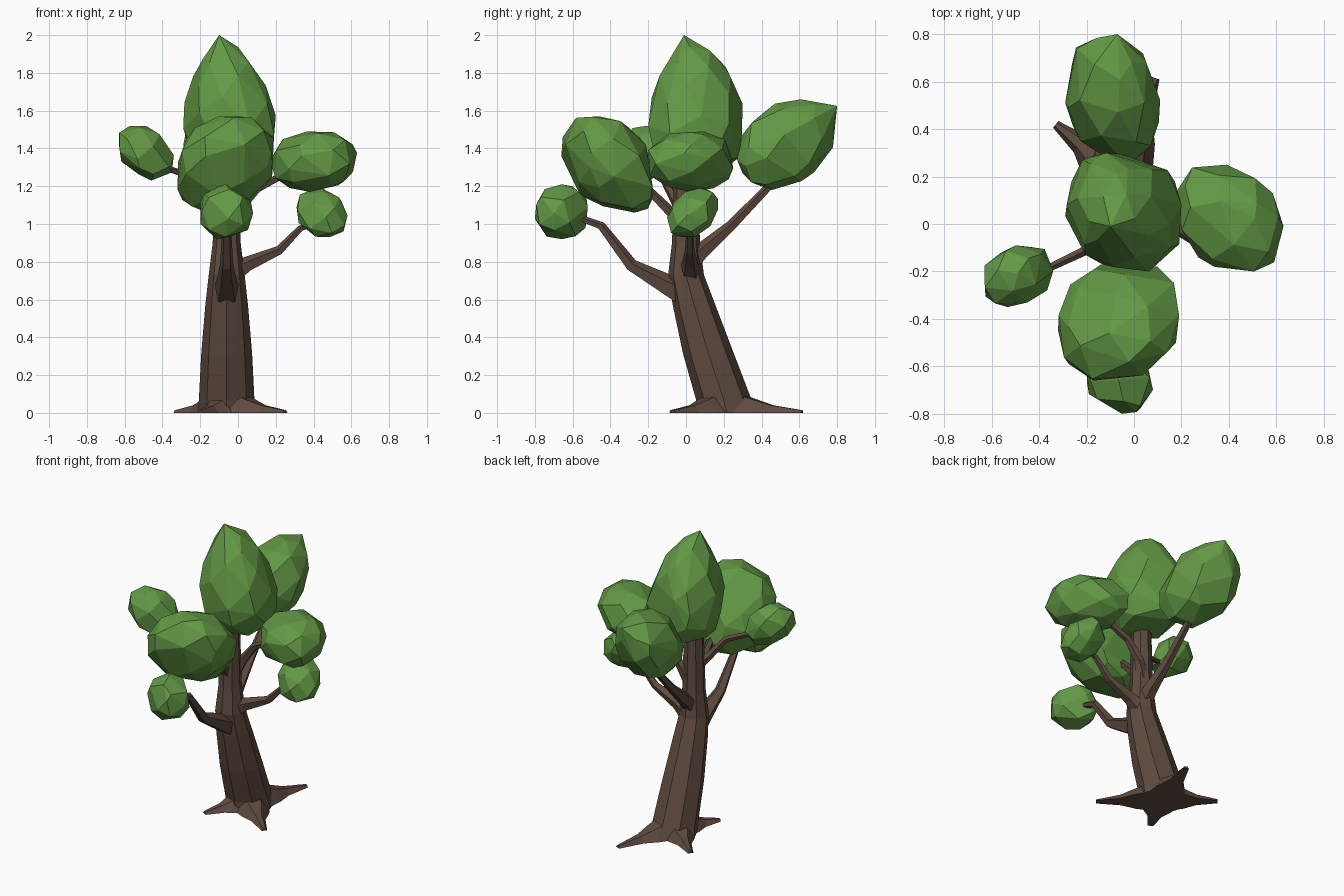
import bpy, bmesh, math, random
from mathutils import Vector

if "Cube" in bpy.data.objects:
    bpy.data.objects.remove(bpy.data.objects["Cube"])

random.seed(4)


def material(name, color):
    m = bpy.data.materials.new(name)
    m.diffuse_color = (*color, 1)
    m.use_nodes = True
    m.node_tree.nodes["Principled BSDF"].inputs["Base Color"].default_value = m.diffuse_color
    return m


BARK = material("bark", (0.115, 0.07, 0.05))
LEAF = material("leaf", (0.125, 0.32, 0.06))


def finish(name, bm, mat):
    bmesh.ops.recalc_face_normals(bm, faces=bm.faces)
    me = bpy.data.meshes.new(name)
    bm.to_mesh(me)
    bm.free()
    me.materials.append(mat)
    ob = bpy.data.objects.new(name, me)
    bpy.context.collection.objects.link(ob)
    return ob


def loft(name, rings):
    """Skin a list of equal-length point rings and cap both ends."""
    bm = bmesh.new()
    vs = [[bm.verts.new(p) for p in ring] for ring in rings]
    n = len(vs[0])
    for a, b in zip(vs, vs[1:]):
        for i in range(n):
            j = (i + 1) % n
            bm.faces.new((a[i], a[j], b[j], b[i]))
    bm.faces.new(vs[0][::-1])
    bm.faces.new(vs[-1])
    return finish(name, bm, BARK)


def branch(name, path, sides=5):
    """Tapered tube along (x, y, z, radius) points."""
    pts = [Vector(p[:3]) for p in path]
    rings = []
    for i, p in enumerate(pts):
        d = (pts[min(i + 1, len(pts) - 1)] - pts[max(i - 1, 0)]).normalized()
        side = d.cross(Vector((0, 0, 1))).normalized()
        up = side.cross(d)
        rings.append([p + path[i][3] * (math.cos(t) * side + math.sin(t) * up)
                      for t in (math.tau * (k + 0.25) / sides for k in range(sides))])
    return loft(name, rings)


def root(name, tip):
    """Flat root running from the trunk base to a tip on the ground."""
    base, tip = Vector((-0.055, 0.2, 0)), Vector((*tip, 0))
    d = (tip - base).normalized()
    s = Vector((-d.y, d.x, 0))
    up = Vector((0, 0, 1))
    rings = []
    for t, w, h in ((0.05, 0.13, 0.12), (0.4, 0.09, 0.07), (0.62, 0.045, 0.04), (1, 0.018, 0.014)):
        p = base.lerp(tip, t)
        rings.append([p - s * w, p + s * w, p + s * w * 0.45 + up * h, p - s * w * 0.45 + up * h])
    return loft(name, rings)


def foliage(name, lo, hi, xz=0, yz=0, xy=0, taper=0, count=38, full=0.9, peak=None):
    """Faceted hull of a leaning, tapered, slightly boxy ball fitted to a bounding box."""
    pts = []
    for i in range(count):
        z = 1 - 2 * (i + 0.5) / count
        a = i * 2.39996 + random.uniform(-0.3, 0.3)
        z = max(-1, min(1, z + random.uniform(-0.07, 0.07)))
        r = math.sqrt(1 - z * z)
        x, y, z = (math.copysign(abs(c) ** full, c) for c in (r * math.cos(a), r * math.sin(a), z))
        x, y = x * (1 - taper * z), y * (1 - taper * z)
        pts.append(Vector((x + xz * z, y + yz * z + xy * x, z)))
    if peak:
        pts.append(Vector(peak))
    mn = [min(p[k] for p in pts) for k in range(3)]
    mx = [max(p[k] for p in pts) for k in range(3)]
    bm = bmesh.new()
    for p in pts:
        bm.verts.new([lo[k] + (hi[k] - lo[k]) * (p[k] - mn[k]) / (mx[k] - mn[k]) for k in range(3)])
    bmesh.ops.convex_hull(bm, input=bm.verts)
    bmesh.ops.delete(bm, geom=[v for v in bm.verts if not v.link_faces], context='VERTS')
    bmesh.ops.dissolve_limit(bm, angle_limit=math.radians(9), verts=bm.verts, edges=bm.edges)
    return finish(name, bm, LEAF)


# Trunk: leaning base, upright top (z, centre y, radius)
trunk = [(0, 0.215, 0.155), (0.07, 0.2, 0.147), (0.31, 0.12, 0.135), (0.57, 0.043, 0.113),
         (0.73, 0.0, 0.095), (0.9, 0.0, 0.074), (1.4, 0.0, 0.06)]
loft("trunk", [[(-0.06 + r * math.cos(t), cy + r * math.sin(t), z)
                for t in (math.tau * k / 8 for k in range(8))] for z, cy, r in trunk])

# Roots
for i, tip in enumerate([(0.25, -0.07), (-0.2, -0.08), (-0.33, 0.42), (0.09, 0.615)]):
    root(f"root_{i + 1}", tip)

# Branches
branch("branch_front_low", [(-0.06, 0.03, 0.61, 0.085), (-0.06, -0.1, 0.675, 0.06),
                            (-0.06, -0.29, 0.78, 0.036), (-0.06, -0.45, 0.99, 0.024),
                            (-0.06, -0.56, 1.03, 0.018)])
branch("branch_right_low", [(-0.04, 0.02, 0.73, 0.065), (0.05, 0.02, 0.785, 0.043),
                            (0.22, 0.02, 0.86, 0.026), (0.33, 0.02, 0.975, 0.018),
                            (0.42, 0.03, 1.01, 0.014)])
branch("branch_back", [(-0.06, 0.0, 0.77, 0.06), (-0.06, 0.09, 0.86, 0.046),
                       (-0.07, 0.24, 0.99, 0.03), (-0.08, 0.5, 1.26, 0.02)])
branch("branch_front", [(-0.06, 0.0, 0.95, 0.045), (-0.06, -0.08, 1.06, 0.03),
                        (-0.06, -0.27, 1.25, 0.018)])
branch("branch_right", [(-0.06, 0.02, 0.93, 0.045), (0.0, 0.05, 1.06, 0.032),
                        (0.09, 0.05, 1.18, 0.024), (0.28, 0.03, 1.28, 0.018)])
branch("branch_left", [(-0.06, 0.0, 1.04, 0.04), (-0.14, -0.06, 1.13, 0.026),
                       (-0.22, -0.12, 1.24, 0.02), (-0.39, -0.2, 1.3, 0.016)])

# Foliage clumps
foliage("foliage_top", (-0.29, -0.2, 1.28), (0.20, 0.30, 2.0), xz=-0.1, yz=-0.05, xy=-0.1,
        taper=0.3, count=40, full=0.97, peak=(-0.22, -0.25, 1.1))
foliage("foliage_front", (-0.32, -0.66, 1.06), (0.19, -0.17, 1.57), xz=0.16, yz=-0.34, xy=0.2, count=36)
foliage("foliage_back", (-0.29, 0.27, 1.18), (0.11, 0.80, 1.66), yz=0.3, xy=-0.15, count=36,
        peak=(0.1, 1.08, 0.85))
foliage("foliage_right", (0.17, -0.2, 1.17), (0.63, 0.25, 1.49), xz=0.08, xy=-0.25, count=34)
foliage("foliage_left", (-0.63, -0.35, 1.23), (-0.34, -0.09, 1.52), xz=-0.3, xy=0.2, count=26)
foliage("foliage_front_low", (-0.2, -0.8, 0.92), (0.08, -0.52, 1.21), xy=-0.18, count=26)
foliage("foliage_right_low", (0.31, -0.1, 0.93), (0.58, 0.17, 1.19), xz=-0.15, yz=0.3, count=26)
